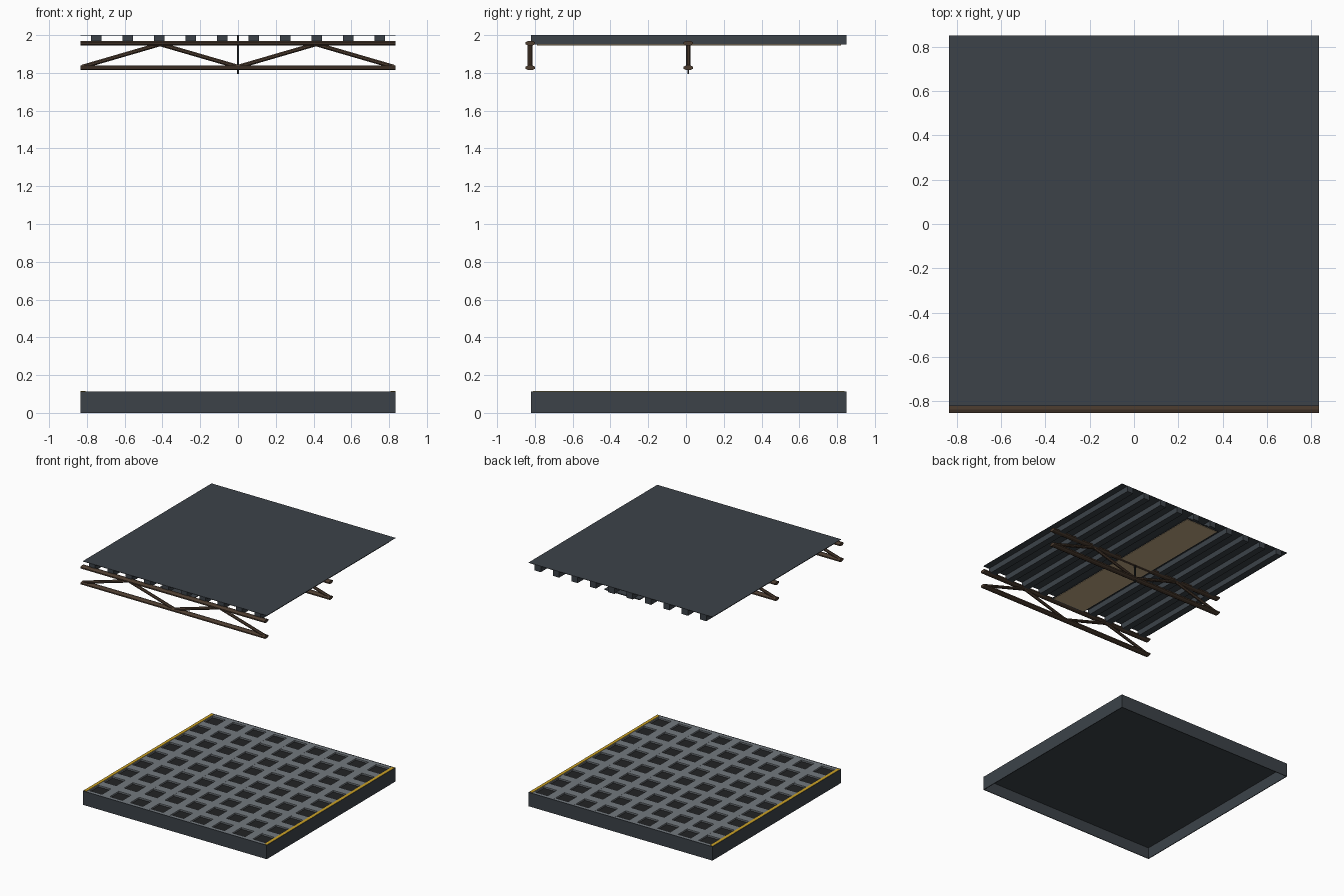
import bpy
import math
from mathutils import Vector

if "Cube" in bpy.data.objects:
    bpy.data.objects.remove(bpy.data.objects["Cube"], do_unlink=True)


def material(name, r, g, b):
    m = bpy.data.materials.new(name)
    m.use_nodes = True
    m.diffuse_color = (r, g, b, 1)
    m.node_tree.nodes["Principled BSDF"].inputs["Base Color"].default_value = (r, g, b, 1)
    return m


STEEL = material("dark steel", 0.045, 0.055, 0.066)
GRATE = material("grey grating", 0.17, 0.19, 0.21)
PIT = material("black pit", 0.016, 0.017, 0.018)
YELLOW = material("hazard yellow", 0.60, 0.36, 0.02)
RUST = material("brown rusted metal", 0.075, 0.047, 0.030)
LIGHT = material("tan light panel", 0.55, 0.41, 0.24)


def mesh_object(name, verts, faces, mat):
    me = bpy.data.meshes.new(name)
    me.from_pydata(verts, [], faces)
    me.materials.append(mat)
    ob = bpy.data.objects.new(name, me)
    bpy.context.collection.objects.link(ob)
    return ob


def box(name, x, y, z, mat):
    """Box from (low, high) ranges on each axis."""
    verts = [(a, b, c) for a in x for b in y for c in z]
    faces = [(0, 1, 3, 2), (4, 6, 7, 5), (0, 4, 5, 1),
             (2, 3, 7, 6), (0, 2, 6, 4), (1, 5, 7, 3)]
    return mesh_object(name, verts, faces, mat)


def bar(name, start, end, width, height, mat, sides=8):
    """Flattened prism running between two points in the xz plane."""
    a, b = Vector(start), Vector(end)
    side = Vector((0, 1, 0))
    up = (b - a).normalized().cross(side)
    ring = []
    for i in range(sides):
        t = 2 * math.pi * (i + 0.5) / sides
        k = 1 / math.cos(math.pi / sides)
        ring.append(side * math.cos(t) * k * width / 2 + up * math.sin(t) * k * height / 2)
    verts = [a + r for r in ring] + [b + r for r in ring]
    faces = [(i, (i + 1) % sides, sides + (i + 1) % sides, sides + i) for i in range(sides)]
    faces += [tuple(range(sides))[::-1], tuple(range(sides, 2 * sides))]
    return mesh_object(name, verts, faces, mat)


HALF = 0.835
BACK, FRONT = 0.85, -0.82
FLOOR = 0.114
EDGE = 0.006

# Open-bottomed floor tray
for s, side in ((-1, "right"), (1, "left")):
    box(f"floor_wall_{side}", sorted((s * HALF, s * (HALF - EDGE))), (FRONT, BACK), (0, FLOOR), STEEL)
box("floor_wall_front", (-HALF, HALF), (FRONT, FRONT + EDGE), (0, FLOOR), STEEL)
box("floor_wall_back", (-HALF, HALF), (BACK - EDGE, BACK), (0, FLOOR), STEEL)
box("floor_underside", (-HALF, HALF), (FRONT, BACK), (0.094, 0.097), STEEL)
box("floor_pit", (-HALF + EDGE, HALF - EDGE), (FRONT + EDGE, BACK - EDGE), (0.097, 0.1), PIT)

# Floor grating
CELLS = 9
BAR = 0.035
pitch = 2 * HALF / CELLS
for i in range(CELLS + 1):
    x = -HALF + i * pitch
    y = FRONT + i * pitch
    box("grating_bar_lengthwise", (max(x - BAR, -HALF + EDGE), min(x + BAR, HALF - EDGE)),
        (FRONT + EDGE, BACK - EDGE), (0.1, 0.113), GRATE)
    box("grating_bar_crosswise", (-HALF + EDGE, HALF - EDGE),
        (max(y - BAR, FRONT + EDGE), min(y + BAR, BACK - EDGE)), (0.1, 0.1128), GRATE)

# Yellow edge strips
for s, side in ((-1, "right"), (1, "left")):
    box(f"edge_strip_{side}", sorted((s * (HALF - 0.002), s * (HALF - 0.027))),
        (FRONT + 0.01, BACK - 0.01), (0.108, 0.1155), YELLOW)

# Ceiling sheet and its ribs
box("ceiling_sheet", (-HALF, HALF), (FRONT, BACK), (1.997, 2.0), STEEL)
RIBS = 10
for i in range(RIBS):
    x = (i - (RIBS - 1) / 2) * 2 * HALF / RIBS
    box("ceiling_rib", (x - 0.028, x + 0.028), (FRONT, BACK), (1.95, 1.997), STEEL)

# Light panel under the ribs
box("light_housing", (-0.16, 0.16), (FRONT + 0.02, BACK - 0.02), (1.949, 1.956), STEEL)
box("light_panel", (-0.15, 0.15), (FRONT + 0.03, BACK - 0.03), (1.946, 1.949), LIGHT)

# Trusses with zigzag bracing
TOP, BOTTOM = 1.957, 1.827
for place, y in (("front", -0.825), ("middle", 0.012)):
    bar(f"{place}_truss_top_chord", (-HALF, y, TOP), (HALF, y, TOP), 0.052, 0.025, RUST)
    bar(f"{place}_truss_bottom_chord", (-HALF, y, BOTTOM), (HALF, y, BOTTOM), 0.052, 0.025, RUST)
    nodes = [(-0.825 + 0.4125 * i, y, TOP - 0.005 if i % 2 else BOTTOM + 0.005) for i in range(5)]
    for a, b in zip(nodes, nodes[1:]):
        bar(f"{place}_truss_brace", a, b, 0.026, 0.022, RUST)

# Thin hanger rod through the middle truss
box("hanger_rod", (-0.005, 0.005), (0.007, 0.017), (1.795, 1.997), PIT)
